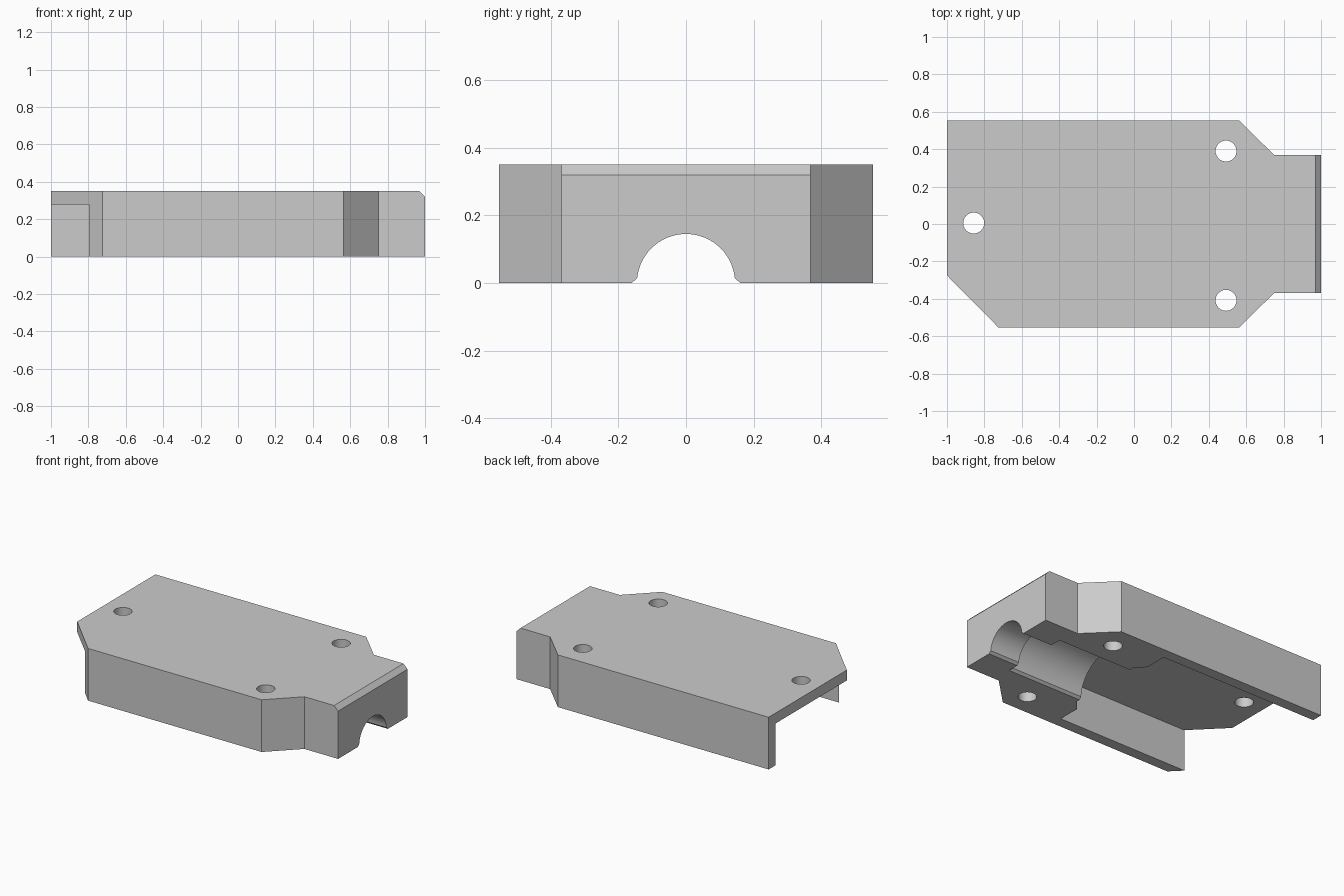
import bpy, bmesh, math
from mathutils import Vector

cube = bpy.data.objects.get("Cube")
if cube:
    bpy.data.objects.remove(cube, do_unlink=True)

HALF_W, HEIGHT, ROOF, INNER = 0.553, 0.35, 0.28, 0.48

grey = bpy.data.materials.new("plain_grey")
grey.use_nodes = True
grey.diffuse_color = (0.6, 0.6, 0.6, 1)
grey.node_tree.nodes["Principled BSDF"].inputs["Base Color"].default_value = (0.6, 0.6, 0.6, 1)


def prism(name, points, direction):
    """Extrude a closed outline along a direction."""
    bm = bmesh.new()
    face = bm.faces.new([bm.verts.new(p) for p in points])
    grown = bmesh.ops.extrude_face_region(bm, geom=[face])
    moved = [g for g in grown["geom"] if isinstance(g, bmesh.types.BMVert)]
    bmesh.ops.translate(bm, verts=moved, vec=Vector(direction))
    bmesh.ops.recalc_face_normals(bm, faces=bm.faces)
    mesh = bpy.data.meshes.new(name)
    bm.to_mesh(mesh)
    bm.free()
    mesh.materials.append(grey)
    obj = bpy.data.objects.new(name, mesh)
    bpy.context.collection.objects.link(obj)
    return obj


def cut(target, cutter):
    cutter.hide_render = True
    mod = target.modifiers.new("cut", 'BOOLEAN')
    mod.operation, mod.solver, mod.object = 'DIFFERENCE', 'EXACT', cutter
    bpy.context.view_layer.objects.active = target
    bpy.ops.object.modifier_apply(modifier=mod.name)
    bpy.data.objects.remove(cutter, do_unlink=True)


# Housing shell: plate outline with a narrow neck and one clipped corner
outline = [(-1, -0.275), (-0.725, -HALF_W), (0.563, -HALF_W), (0.75, -0.368), (1, -0.368),
           (1, 0.368), (0.75, 0.368), (0.563, HALF_W), (-1, HALF_W)]
housing = prism("housing_half", [(x, y, 0) for x, y in outline], (0, 0, HEIGHT))

# Bevel along the top of the neck end
cut(housing, prism("neck_bevel", [(0.93, -1, 0.39), (1.04, -1, 0.28), (1.04, -1, 0.39)], (0, 2, 0)))

# Open pocket under the roof, with a chamfered recess in its end wall
side = [(-1.2, INNER), (0.17, INNER), (0.17, 0.33), (0.23, 0.26)]
pocket = side + [(x, -y) for x, y in reversed(side)]
cut(housing, prism("pocket", [(x, y, -0.1) for x, y in pocket], (0, 0, ROOF + 0.1)))


# Half-round channels with a slightly flared mouth
def channel(name, radius, x0, x1, steps=40):
    flare = radius + 0.015
    start = math.asin(0.015 / radius)
    angles = [start + (math.pi - 2 * start) * i / steps for i in range(steps + 1)]
    arc = [(radius * math.cos(a), radius * math.sin(a)) for a in angles]
    ring = [(flare, -0.1), (flare, 0)] + arc + [(-flare, 0), (-flare, -0.1)]
    return prism(name, [(x0, y, z) for y, z in ring], (x1 - x0, 0, 0))


cut(housing, channel("wide_channel", 0.22, 0.1, 0.78))
cut(housing, channel("neck_channel", 0.145, 0.6, 1.2))

# Screw holes
for hx, hy in [(-0.857, 0.005), (0.492, 0.39), (0.492, -0.408)]:
    ring = [(hx + 0.056 * math.cos(i * math.tau / 40),
             hy + 0.056 * math.sin(i * math.tau / 40), -0.2) for i in range(40)]
    cut(housing, prism("screw_hole", ring, (0, 0, 0.8)))

# Smooth the bores, keep the edges crisp
bpy.ops.object.select_all(action='DESELECT')
housing.select_set(True)
bpy.context.view_layer.objects.active = housing
bpy.ops.object.shade_smooth_by_angle(angle=math.radians(25))
